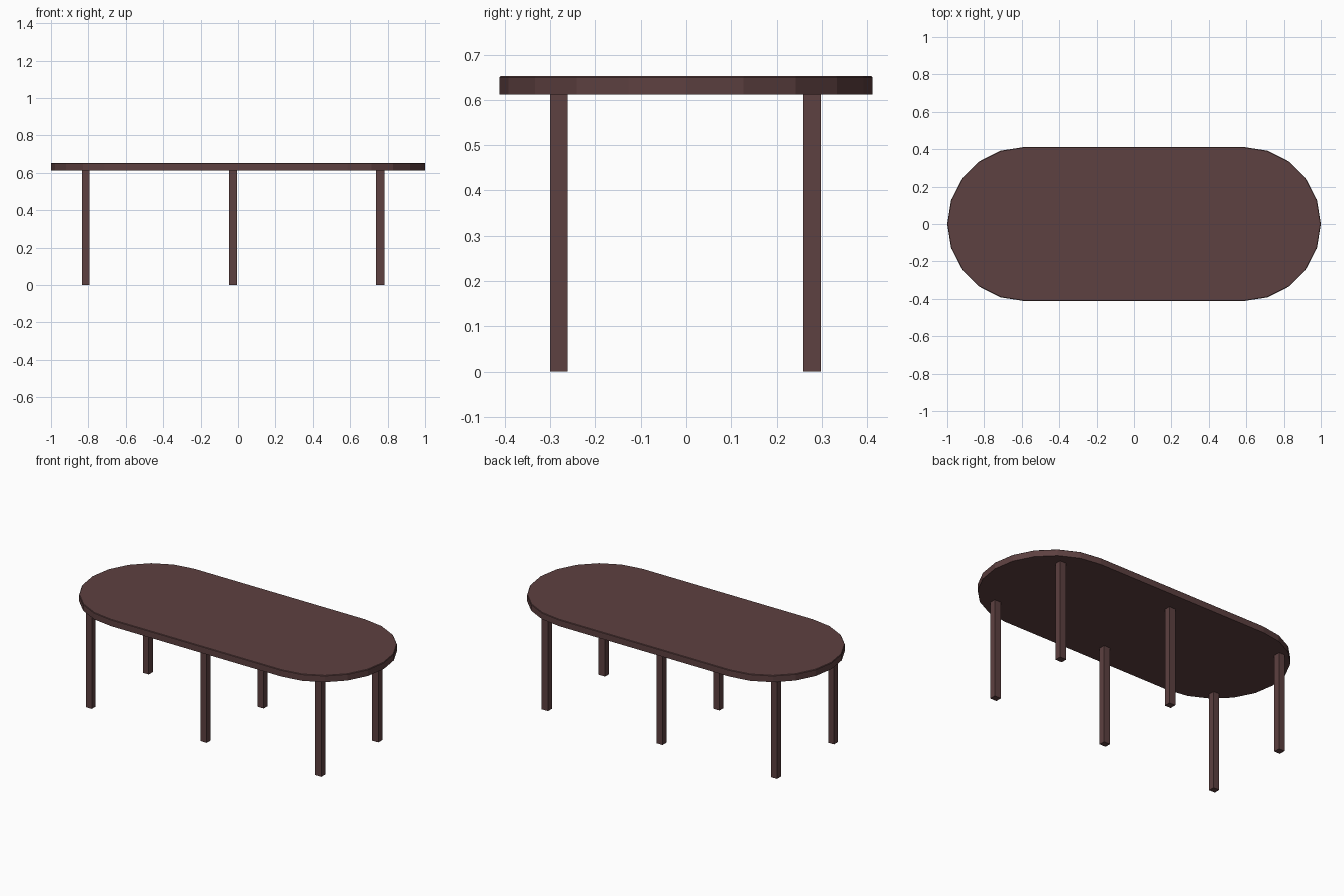
import bpy, bmesh
from math import cos, sin, pi

if "Cube" in bpy.data.objects:
    bpy.data.objects.remove(bpy.data.objects["Cube"])

wood = bpy.data.materials.new("dark_wood")
wood.diffuse_color = (0.11, 0.052, 0.052, 1)
wood.use_nodes = True
wood.node_tree.nodes["Principled BSDF"].inputs["Base Color"].default_value = wood.diffuse_color


def add_object(name, bm):
    bmesh.ops.recalc_face_normals(bm, faces=bm.faces[:])
    mesh = bpy.data.meshes.new(name)
    bm.to_mesh(mesh)
    bm.free()
    mesh.materials.append(wood)
    obj = bpy.data.objects.new(name, mesh)
    bpy.context.collection.objects.link(obj)
    return obj


# Stadium-shaped top: two ten-sided half rounds joined by straight sides
Z0, Z1, HALF, R, STEPS = 0.612, 0.653, 0.585, 0.412, 10
bm = bmesh.new()
outline = []
for side in (1, -1):
    for i in range(STEPS + 1):
        a = -pi / 2 + pi * i / STEPS
        outline.append((side * (HALF + (1 - HALF) * cos(a)), side * R * sin(a)))
base = bm.faces.new([bm.verts.new((x, y, Z0)) for x, y in outline])
extruded = bmesh.ops.extrude_face_region(bm, geom=[base], use_keep_orig=True)["geom"]
top_verts = [g for g in extruded if isinstance(g, bmesh.types.BMVert)]
bmesh.ops.translate(bm, verts=top_verts, vec=(0, 0, Z1 - Z0))
# Fine chamfer around the upper rim
rim = [e for e in bm.edges if all(v.co.z > Z1 - 0.001 for v in e.verts)]
bmesh.ops.bevel(bm, geom=rim, offset=0.003, segments=1, affect='EDGES')
add_object("table_top", bm)


# Six straight square legs in two rows
def leg(name, x0, x1, y0, y1):
    bm = bmesh.new()
    bmesh.ops.create_cube(bm, size=1)
    for v in bm.verts:
        v.co = (x0 if v.co.x < 0 else x1,
                y0 if v.co.y < 0 else y1,
                0 if v.co.z < 0 else Z0)
    add_object(name, bm)


for row, y0, y1 in (("front", -0.300, -0.262), ("back", 0.258, 0.298)):
    for pos, x0, x1 in (("left", -0.833, -0.793),
                        ("middle", -0.047, -0.005),
                        ("right", 0.738, 0.782)):
        leg(f"{row}_{pos}_leg", x0, x1, y0, y1)
